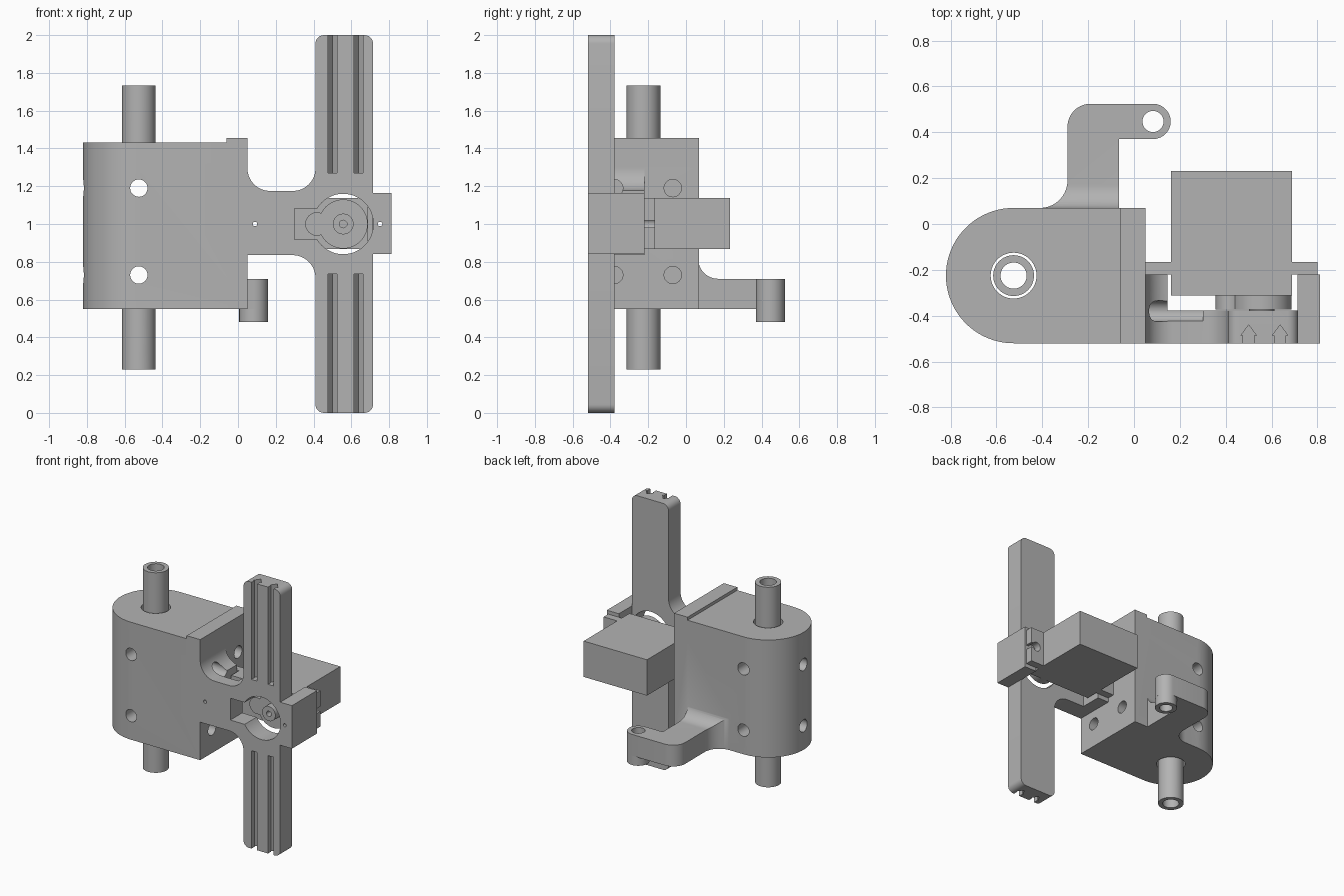
import bpy, bmesh, math

if "Cube" in bpy.data.objects:
    bpy.data.objects.remove(bpy.data.objects["Cube"], do_unlink=True)

grey = bpy.data.materials.new("plain_grey")
grey.use_nodes = True
GREY = (0.45, 0.45, 0.45, 1)
grey.diffuse_color = GREY
grey.node_tree.nodes["Principled BSDF"].inputs["Base Color"].default_value = GREY

PLACE = {"x": lambda a, b, t: (t, a, b), "y": lambda a, b, t: (a, t, b), "z": lambda a, b, t: (a, b, t)}


def arc(cx, cy, r, start, end, n=14):
    steps = [math.radians(start + (end - start) * i / n) for i in range(n + 1)]
    return [(cx + r * math.cos(t), cy + r * math.sin(t)) for t in steps]


def prism(name, points, axis, lo, hi):
    """Extrude a flat outline along an axis."""
    bm = bmesh.new()
    face = bm.faces.new([bm.verts.new(PLACE[axis](a, b, lo)) for a, b in points])
    side = bmesh.ops.extrude_face_region(bm, geom=[face])["geom"]
    move = PLACE[axis](0, 0, hi - lo)
    bmesh.ops.translate(bm, vec=move, verts=[v for v in side if isinstance(v, bmesh.types.BMVert)])
    bmesh.ops.recalc_face_normals(bm, faces=bm.faces)
    mesh = bpy.data.meshes.new(name)
    bm.to_mesh(mesh)
    bm.free()
    mesh.materials.append(grey)
    ob = bpy.data.objects.new(name, mesh)
    bpy.context.collection.objects.link(ob)
    return ob


def box(name, x0, x1, y0, y1, z0, z1):
    return prism(name, [(x0, y0), (x1, y0), (x1, y1), (x0, y1)], "z", z0, z1)


def rod(name, a, b, r, axis, lo, hi, n=48):
    return prism(name, arc(a, b, r, 0, 360, n)[:-1], axis, lo, hi)


def combine(ob, other, operation):
    """Apply a boolean and discard the second object."""
    mod = ob.modifiers.new("cut", "BOOLEAN")
    mod.operation, mod.object, mod.solver = operation, other, "EXACT"
    graph = bpy.context.evaluated_depsgraph_get()
    mesh = bpy.data.meshes.new_from_object(ob.evaluated_get(graph))
    ob.modifiers.clear()
    ob.data = mesh
    bpy.data.objects.remove(other, do_unlink=True)


def cut(ob, *cutters):
    for c in cutters:
        combine(ob, c, "DIFFERENCE")


FRONT, PLATE_BACK, SEAT = -0.52, -0.378, -0.22
RX, RY = -0.525, -0.225       # guide rod centre
MX, MZ = 0.557, 1.0           # motor shaft centre
HOLE_Z = (0.73, 1.19)

# Rounded carriage block with raised edge
bracket = prism("bracket", arc(RX, RY, 0.295, 90, 270, 40) + [(0.05, FRONT), (0.05, 0.07)], "z", 0.55, 1.432)
combine(bracket, box("edge_strip", -0.062, 0.05, FRONT, 0.07, 1.3, 1.455), "UNION")

# Cross plate joined to the long vertical bar
outline = ([(-0.1, 0.835), (0.29, 0.835)] + arc(0.29, 0.715, 0.12, 90, 0)
           + arc(0.455, 0.045, 0.045, 180, 270, 6) + arc(0.67, 0.045, 0.045, 270, 360, 6)
           + arc(0.67, 1.955, 0.045, 0, 90, 6) + arc(0.455, 1.955, 0.045, 90, 180, 6)
           + arc(0.29, 1.295, 0.12, 0, -90) + arc(0.17, 1.295, 0.12, 270, 180) + [(-0.1, 1.295)])
plate = prism("plate", outline, "y", FRONT, PLATE_BACK)
post_top = [p for p in arc(0.17, 1.295, 0.12, 180, 258)]
post = prism("motor_post", [(-0.1, 1.295)] + post_top + [(post_top[-1][0], 0.835), (-0.1, 0.835)], "y", FRONT, SEAT)
tab = box("motor_tab", 0.712, 0.812, FRONT, SEAT, 0.84, 1.163)

# Rear arm: plan outline limited by a side profile with a curved root
plan = ([(-0.065, 0.0), (-0.065, 0.37)] + arc(0.083, 0.447, 0.077, -90, 90)
        + arc(-0.19, 0.424, 0.1, 90, 180) + arc(-0.41, 0.19, 0.12, 0, -90) + [(-0.41, 0.0)])
arm = prism("rear_arm", plan, "z", 0.55, 0.9)
side = [(-0.1, 0.5), (0.6, 0.5), (0.6, 0.71)] + arc(0.17, 0.815, 0.105, 270, 180) + [(-0.1, 0.815)]
combine(arm, prism("arm_profile", side, "x", -0.6, 0.3), "INTERSECT")
boss = rod("arm_boss", 0.083, 0.447, 0.0765, "z", 0.48, 0.70)

for part in (plate, post, tab, arm, boss):
    combine(bracket, part, "UNION")

# Bores, screw holes and motor window
cut(bracket, rod("bore", RX, RY, 0.1, "z", 0.4, 1.6),
    rod("arm_hole", 0.083, 0.447, 0.046, "z", 0.4, 0.9),
    rod("motor_window", MX, MZ, 0.16, "y", -0.6, -0.3),
    box("window_slot", 0.30, 0.45, -0.6, -0.3, 0.918, 1.082))
for z in HOLE_Z:
    cut(bracket, rod("cross_hole", RX, z, 0.046, "y", -0.7, 0.2, 32),
        rod("end_hole", RY, z, 0.046, "x", -0.9, -0.55, 32))
    for y in (-0.07, -0.38):
        cut(bracket, rod("side_hole", y, z, 0.046, "x", -0.3, 0.3, 32))
for x in (0.09, 0.752):
    cut(bracket, rod("pilot_hole", x, MZ, 0.012, "y", -0.6, -0.1, 16))

# Arrow-shaped grooves at both ends of the bar
for x in (0.5, 0.637):
    groove = [(x - 0.024, -0.6), (x + 0.024, -0.6), (x + 0.024, -0.486), (x + 0.034, -0.486),
              (x, -0.44), (x - 0.034, -0.486), (x - 0.024, -0.486)]
    for lo, hi in ((-0.1, 0.735), (1.27, 2.1)):
        cut(bracket, prism("groove", groove, "z", lo, hi))

# Hollow guide rod
guide_rod = rod("guide_rod", RX, RY, 0.089, "z", 0.23, 1.732)
cut(guide_rod, rod("rod_bore", RX, RY, 0.057, "z", 0.1, 1.9))
for z in HOLE_Z:
    cut(guide_rod, rod("rod_hole", RX, z, 0.046, "y", -0.7, 0.2, 32))

# Small motor with slotted mounting ears
motor = box("motor", 0.162, 0.688, -0.312, 0.232, 0.868, 1.137)
combine(motor, box("motor_ears", 0.05, 0.8, SEAT, -0.165, 0.868, 1.137), "UNION")
for hole, edge in ((0.09, 0.0), (0.752, 0.85)):
    cut(motor, rod("ear_hole", hole, MZ, 0.034, "y", -0.3, -0.1, 24),
        box("ear_slot", min(hole, edge), max(hole, edge), -0.3, -0.1, 0.982, 1.018))

# Gear housing, and output shaft with a screw hole
housing = rod("gear_housing", MX, MZ, 0.13, "y", -0.372, -0.30)
combine(housing, rod("small_gear_housing", 0.418, MZ, 0.062, "y", -0.372, -0.30), "UNION")
shaft = rod("output_shaft", MX, MZ, 0.055, "y", -0.43, -0.36, 32)
cut(shaft, rod("shaft_hole", MX, MZ, 0.02, "y", -0.5, -0.38, 20))

for ob in (bracket, guide_rod, motor, housing, shaft):
    bpy.ops.object.select_all(action="DESELECT")
    ob.select_set(True)
    bpy.context.view_layer.objects.active = ob
    bpy.ops.object.shade_smooth_by_angle(angle=math.radians(30))
